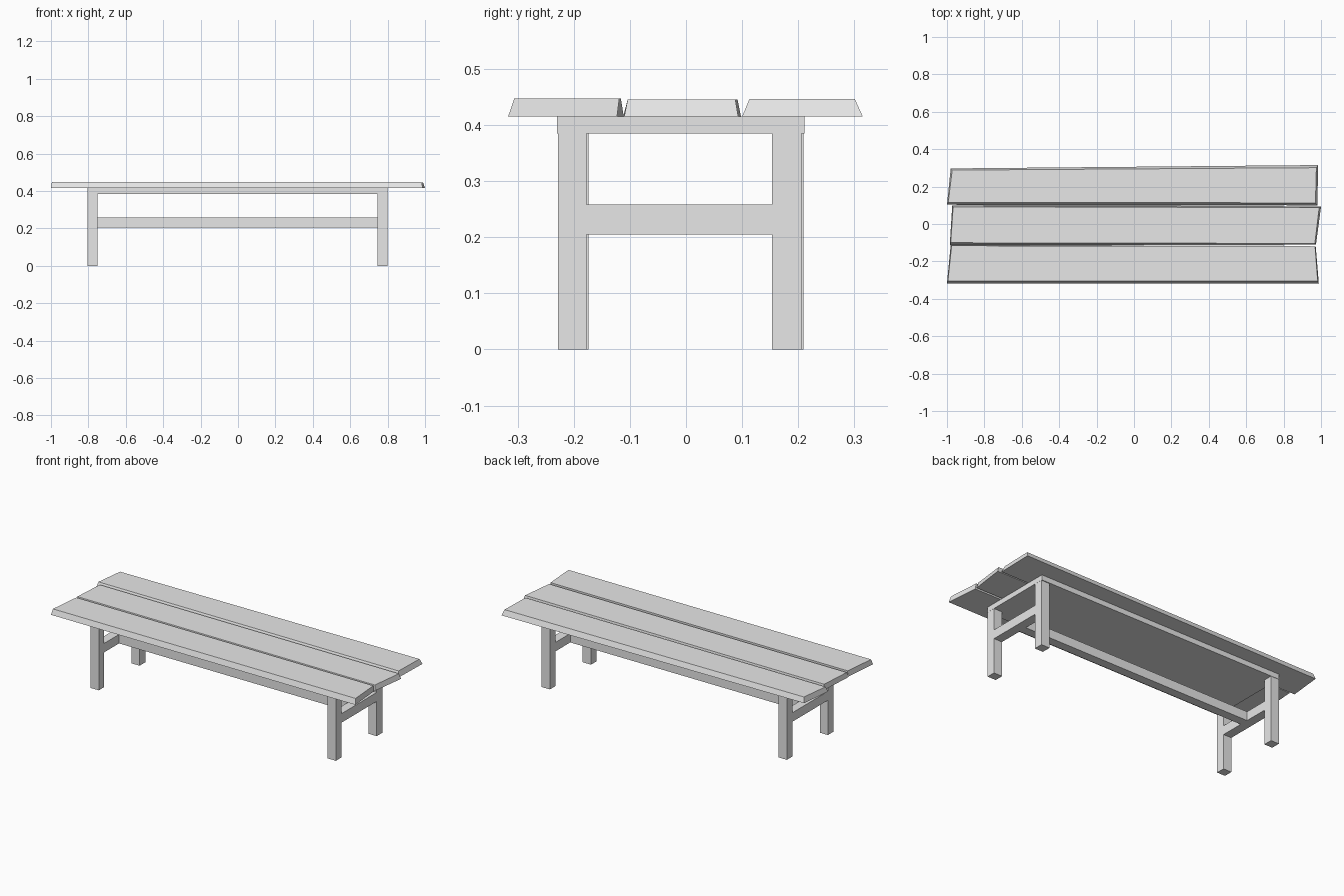
import bpy
import bmesh

cube = bpy.data.objects.get("Cube")
if cube:
    bpy.data.objects.remove(cube, do_unlink=True)

grey = bpy.data.materials.new("pale grey")
grey.use_nodes = True
colour = (0.8, 0.8, 0.8, 1)
grey.diffuse_color = colour
grey.node_tree.nodes["Principled BSDF"].inputs["Base Color"].default_value = colour


def finish(name, bm):
    bmesh.ops.recalc_face_normals(bm, faces=bm.faces)
    mesh = bpy.data.meshes.new(name)
    bm.to_mesh(mesh)
    bm.free()
    mesh.materials.append(grey)
    obj = bpy.data.objects.new(name, mesh)
    bpy.context.collection.objects.link(obj)
    return obj


def loft(name, lower, upper):
    """Closed solid between two matching outlines."""
    bm = bmesh.new()
    a = [bm.verts.new(p) for p in lower]
    b = [bm.verts.new(p) for p in upper]
    n = len(a)
    bm.faces.new(a)
    bm.faces.new(b)
    for i in range(n):
        j = (i + 1) % n
        bm.faces.new((a[i], a[j], b[j], b[i]))
    return finish(name, bm)


def box(name, x, y, z):
    outline = [(x[0], y[0]), (x[1], y[0]), (x[1], y[1]), (x[0], y[1])]
    return loft(name, [(*p, z[0]) for p in outline], [(*p, z[1]) for p in outline])


# H-shaped end frames: two legs joined by a flush cross rail
LEG_TOP, RAIL_LOW, RAIL_HIGH = 0.385, 0.205, 0.258


def end_frame(name, x0, x1, shift):
    front, front_in = -0.228 + shift, -0.177 + shift
    back_in, back = 0.153 + shift, 0.206 + shift
    outline = [
        (front, 0), (front_in, 0), (front_in, RAIL_LOW), (back_in, RAIL_LOW),
        (back_in, 0), (back, 0), (back, LEG_TOP), (back_in, LEG_TOP),
        (back_in, RAIL_HIGH), (front_in, RAIL_HIGH),
        (front_in, LEG_TOP), (front, LEG_TOP)]
    loft(name, [(x0, *p) for p in outline], [(x1, *p) for p in outline])


end_frame("left_end_frame", 0.745, 0.799, 0)
end_frame("right_end_frame", -0.805, -0.752, 0.003)

# Long stretcher and the slab that carries the planks
box("stretcher", (-0.752, 0.745), (-0.036, 0.016), (RAIL_LOW, RAIL_HIGH))
box("seat_slab", (-0.805, 0.8), (-0.23, 0.211), (LEG_TOP, 0.415))


# Uneven planks with sloping edges; corners run front right, front left,
# back left, back right in the model's own terms
def plank(name, bottom, top, height):
    loft(name, [(*p, 0.415) for p in bottom], [(*p, height) for p in top])


plank("front_plank",
      [(-1, -0.317), (0.988, -0.317), (0.972, -0.123), (-0.98, -0.111)],
      [(-0.995, -0.306), (0.982, -0.306), (0.968, -0.119), (-0.975, -0.116)], 0.447)
plank("middle_plank",
      [(-0.985, -0.112), (0.973, -0.11), (1, 0.093), (-0.972, 0.098)],
      [(-0.98, -0.1), (0.967, -0.104), (0.99, 0.088), (-0.967, 0.092)], 0.445)
plank("back_plank",
      [(-1, 0.103), (0.98, 0.1), (0.985, 0.315), (-0.98, 0.297)],
      [(-0.993, 0.116), (0.97, 0.113), (0.975, 0.301), (-0.972, 0.288)], 0.446)
